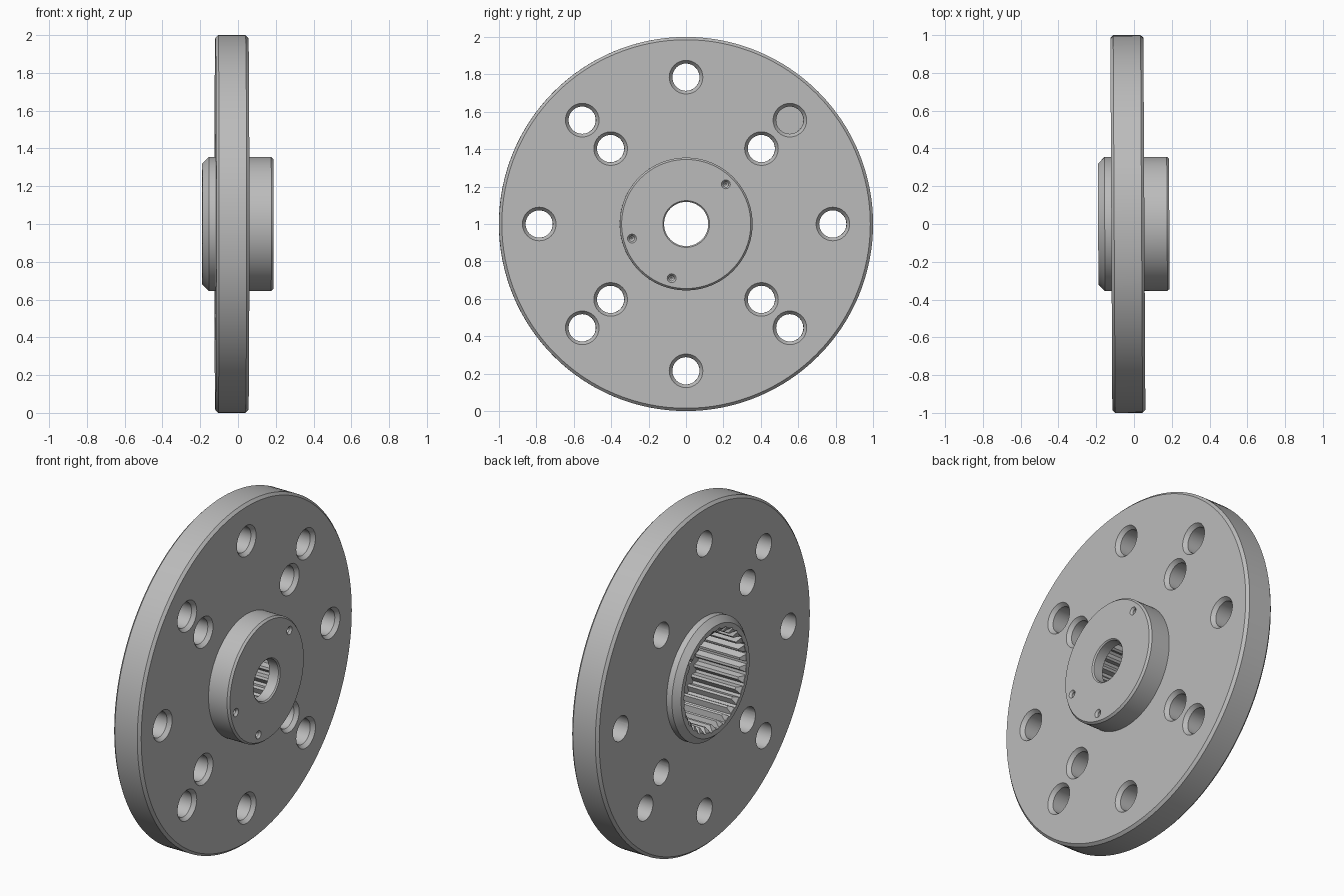
import bpy, bmesh, math

if "Cube" in bpy.data.objects:
    bpy.data.objects.remove(bpy.data.objects["Cube"])

steel = bpy.data.materials.new("brushed_grey")
steel.use_nodes = True
GREY = (0.5, 0.5, 0.5, 1)
steel.diffuse_color = GREY
steel.node_tree.nodes["Principled BSDF"].inputs["Base Color"].default_value = GREY


def revolve(name, profile, y=0.0, z=1.0, seg=32, ring=False, scale=lambda i: 0.0):
    """Turn (x, radius) points about the x axis; ring closes the profile on itself."""
    bm = bmesh.new()
    loops = []
    for x, r in profile:
        loop = []
        for i in range(seg):
            a = 2 * math.pi * i / seg
            q = r + scale(i)
            loop.append(bm.verts.new((x, q * math.cos(a), q * math.sin(a))))
        loops.append(loop)
    pairs = list(zip(loops, loops[1:]))
    if ring:
        pairs.append((loops[-1], loops[0]))
    else:
        bm.faces.new(loops[0])
        bm.faces.new(loops[-1])
    for a, b in pairs:
        for i in range(seg):
            j = (i + 1) % seg
            bm.faces.new((a[i], a[j], b[j], b[i]))
    bmesh.ops.recalc_face_normals(bm, faces=bm.faces)
    mesh = bpy.data.meshes.new(name)
    bm.to_mesh(mesh)
    bm.free()
    mesh.materials.append(steel)
    ob = bpy.data.objects.new(name, mesh)
    ob.location = (0, y, z)
    bpy.context.collection.objects.link(ob)
    return ob


def polar(radius, degrees):
    a = math.radians(degrees)
    return radius * math.cos(a), 1 + radius * math.sin(a)


# Flange disc with a hub on each side and a through bore
HUB = 0.355
flange = revolve("flanged_hub", [
    (-0.19, 0.12), (-0.19, 0.32), (-0.155, HUB), (-0.12, HUB),
    (-0.12, 0.985), (-0.105, 1.0), (0.04, 1.0), (0.055, 0.985),
    (0.055, HUB), (0.175, HUB), (0.187, 0.345),
    (0.187, 0.125), (0.18, 0.118), (0.1, 0.118)], seg=128, ring=True)

cutters = []

# Splined pocket with a lead-in at its mouth
TEETH = 30
cutters.append(revolve("spline_cutter", [(-0.3, 0.28), (0.12, 0.28)], seg=TEETH * 4,
                       scale=lambda i: 0.016 if i % 4 < 2 else -0.016))
cutters.append(revolve("mouth_cutter", [(-0.3, 0.29), (-0.188, 0.29), (-0.165, 0.264)], seg=96))

# Bolt holes, countersunk on the front hub side
bolt = [(-0.3, 0.073), (0.033, 0.073), (0.055, 0.09), (0.1, 0.09)]
spots = [polar(0.785, k * 45) for k in range(8)]
spots += [polar(0.57, 45 + k * 90) for k in range(4)]
for y, z in spots:
    cutters.append(revolve("bolt_cutter", bolt, y, z))

# Three small blind holes in the hub face
pin = [(0.13, 0.004), (0.14, 0.014), (0.175, 0.014), (0.187, 0.024), (0.25, 0.024)]
for angle in (45, 195, 255):
    y, z = polar(0.3, angle)
    cutters.append(revolve("pin_cutter", pin, y, z, seg=16))

# Small index notch on the rim of the pocket
y, z = polar(0.3, 40)
cutters.append(revolve("notch_cutter", [(-0.3, 0.022), (-0.19, 0.022), (-0.165, 0.004)], y, z, seg=6))

for cutter in cutters:
    cutter.hide_render = True
    mod = flange.modifiers.new("cut", "BOOLEAN")
    mod.operation = "DIFFERENCE"
    mod.solver = "EXACT"
    mod.object = cutter

# Bake the cuts and drop the cutters
bpy.context.view_layer.update()
baked = bpy.data.meshes.new_from_object(
    flange.evaluated_get(bpy.context.evaluated_depsgraph_get()))
flange.modifiers.clear()
flange.data = baked
for cutter in cutters:
    bpy.data.objects.remove(cutter)

# The disc sits very slightly turned about the vertical
flange.rotation_euler.z = math.radians(0.3)

bpy.ops.object.select_all(action="DESELECT")
flange.select_set(True)
bpy.context.view_layer.objects.active = flange
bpy.ops.object.shade_smooth_by_angle(angle=math.radians(25))
